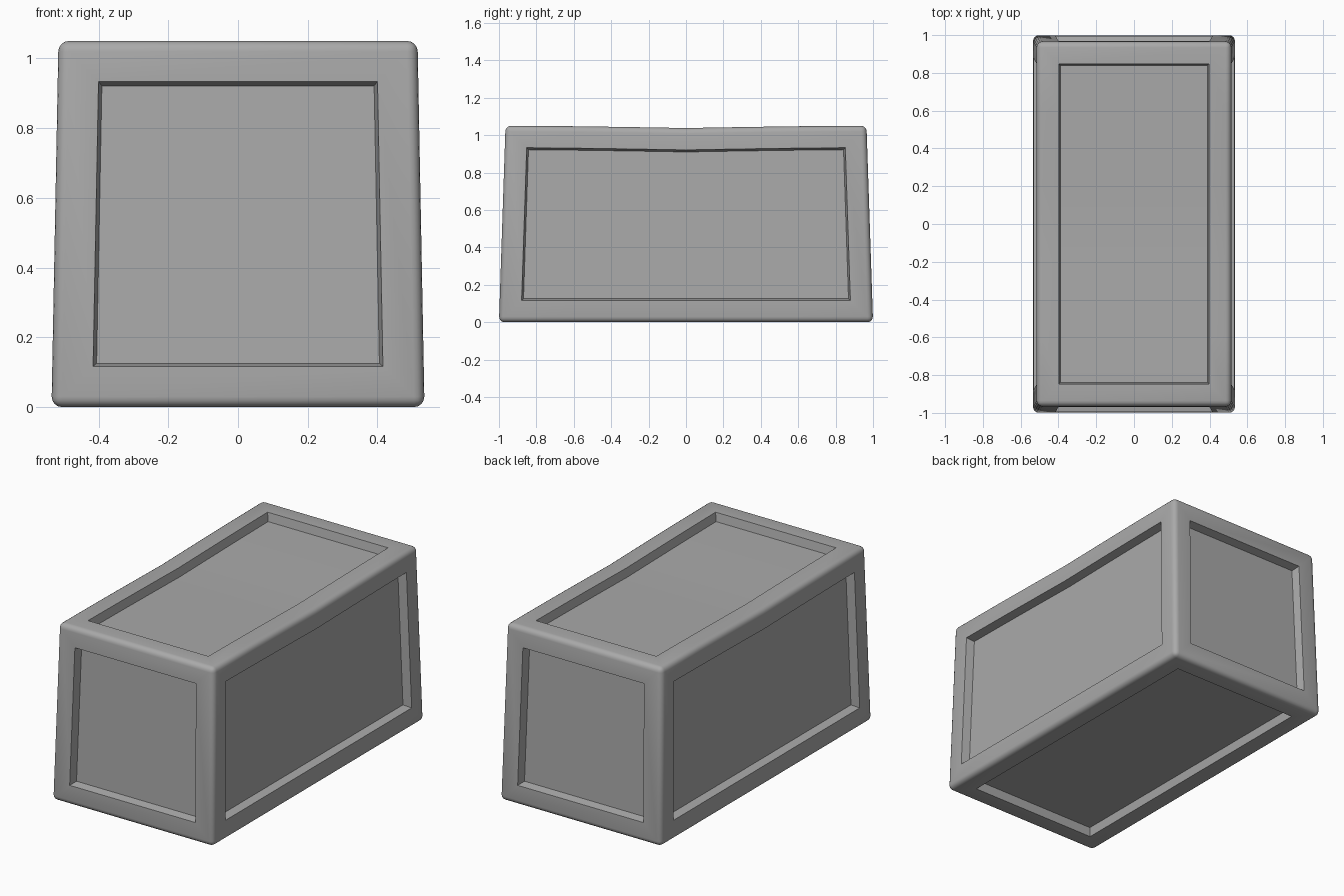
import bpy
import bmesh

HEIGHT = 1.05
BASE = (0.535, 1.0)      # half width and half length at the bottom
TOP = (0.515, 0.965)     # the same at the top
BEVEL = 0.03
RIM = 0.087              # flat border around every panel, inside the bevel
RECESS = 0.05
SAG = 0.012

cube = bpy.data.objects.get("Cube")
if cube:
    bpy.data.objects.remove(cube, do_unlink=True)

grey = bpy.data.materials.new("plain grey")
grey.use_nodes = True
colour = (0.4, 0.4, 0.4, 1)
grey.diffuse_color = colour
grey.node_tree.nodes["Principled BSDF"].inputs["Base Color"].default_value = colour

# Tapered block
bm = bmesh.new()
bmesh.ops.create_cube(bm, size=2)
for v in bm.verts:
    half = TOP if v.co.z > 0 else BASE
    v.co = (v.co.x * half[0], v.co.y * half[1], HEIGHT if v.co.z > 0 else 0)

# Rounded outer edges
bmesh.ops.bevel(bm, geom=bm.edges[:], offset=BEVEL, segments=4,
                profile=0.5, affect='EDGES')

# Recessed panel with slightly sloping walls on all six sides
bm.faces.ensure_lookup_table()
panels = sorted(bm.faces, key=lambda f: f.calc_area())[-6:]
bmesh.ops.inset_individual(bm, faces=panels, thickness=RIM, use_even_offset=True)
bmesh.ops.inset_individual(bm, faces=panels, thickness=0.01, depth=-RECESS,
                           use_even_offset=True)

# Cross cuts along the length, then a gentle sag of the top
for y in (-0.6, -0.4, -0.2, 0, 0.2, 0.4, 0.6):
    bmesh.ops.bisect_plane(bm, geom=bm.verts[:] + bm.edges[:] + bm.faces[:],
                           plane_co=(0, y, 0), plane_no=(0, 1, 0))
for v in bm.verts:
    if v.co.z > HEIGHT / 2:
        v.co.z -= SAG * max(0, 1 - abs(v.co.y) / 0.85) ** 1.3

bmesh.ops.recalc_face_normals(bm, faces=bm.faces[:])
mesh = bpy.data.meshes.new("panelled_block")
bm.to_mesh(mesh)
bm.free()
mesh.materials.append(grey)

block = bpy.data.objects.new("panelled_block", mesh)
bpy.context.collection.objects.link(block)
bpy.ops.object.select_all(action='DESELECT')
block.select_set(True)
bpy.context.view_layer.objects.active = block
bpy.ops.object.shade_smooth_by_angle(angle=0.6)
